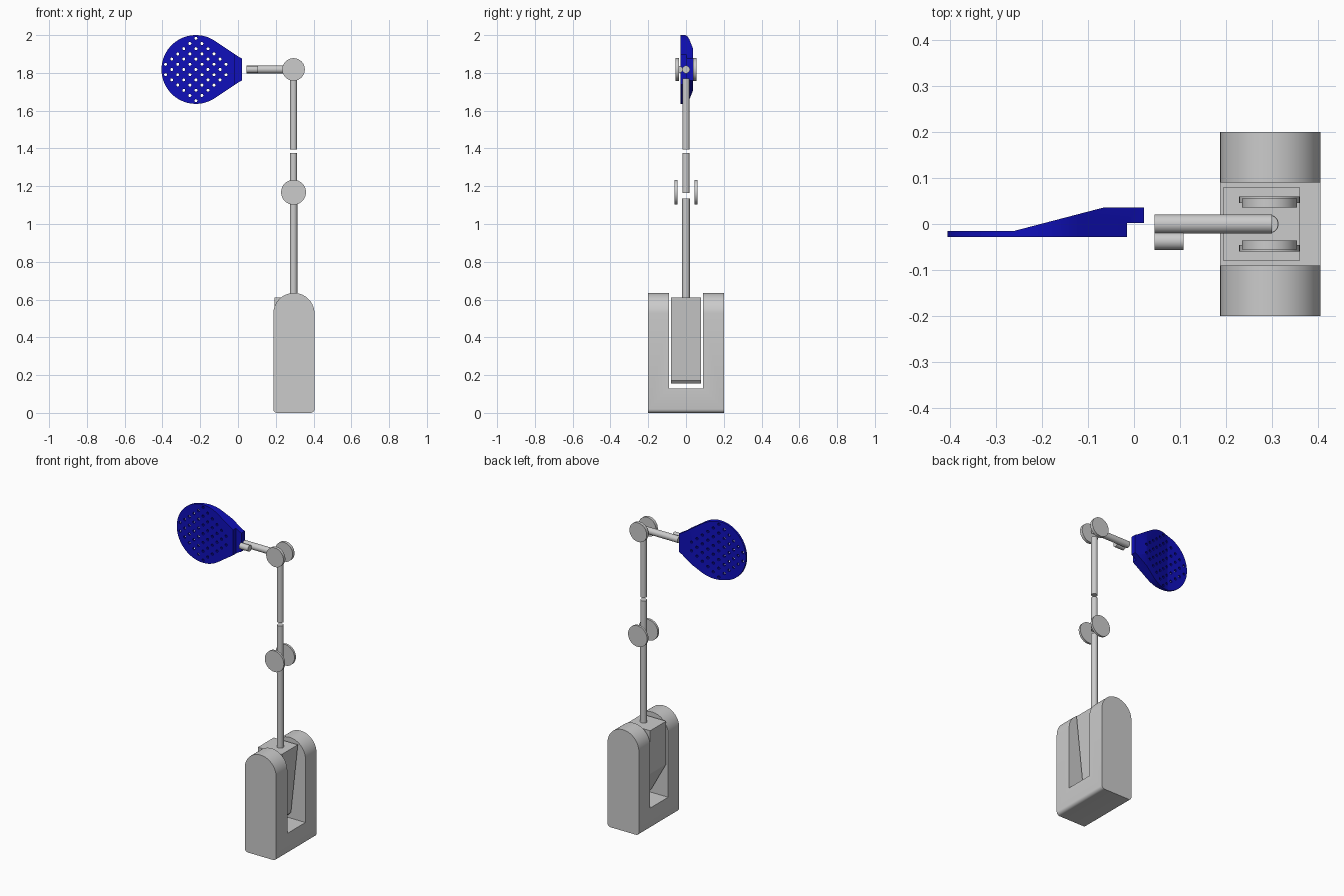
import bpy, bmesh
from math import cos, sin, pi, radians
from mathutils import Matrix, Vector

if "Cube" in bpy.data.objects:
    bpy.data.objects.remove(bpy.data.objects["Cube"])


def make(name, bm):
    bmesh.ops.recalc_face_normals(bm, faces=bm.faces)
    me = bpy.data.meshes.new(name)
    bm.to_mesh(me)
    bm.free()
    ob = bpy.data.objects.new(name, me)
    bpy.context.collection.objects.link(ob)
    return ob


def prism(name, pts, a, b, plane="xz"):
    """Extrude a profile in the xz plane along y, or in the xy plane along z."""
    bm = bmesh.new()
    if plane == "xz":
        vs = [bm.verts.new((u, a, v)) for u, v in pts]
        d = Vector((0, b - a, 0))
    else:
        vs = [bm.verts.new((u, v, a)) for u, v in pts]
        d = Vector((0, 0, b - a))
    ext = bmesh.ops.extrude_face_region(bm, geom=[bm.faces.new(vs)])
    # keep the starting cap so the solid is closed
    top = [g for g in ext["geom"] if isinstance(g, bmesh.types.BMVert)]
    bmesh.ops.translate(bm, verts=top, vec=d)
    if not any(all(v in vs for v in f.verts) for f in bm.faces):
        bm.faces.new(vs)
    return make(name, bm)


def add_rod(bm, p, q, r, seg=32):
    p, q = Vector(p), Vector(q)
    rot = (q - p).to_track_quat("Z", "Y").to_matrix().to_4x4()
    bmesh.ops.create_cone(bm, cap_ends=True, segments=seg, radius1=r, radius2=r,
                          depth=(q - p).length,
                          matrix=Matrix.Translation((p + q) / 2) @ rot)


def rod(name, p, q, r):
    bm = bmesh.new()
    add_rod(bm, p, q, r)
    return make(name, bm)


def boolean(ob, cutter, op):
    m = ob.modifiers.new(op.lower(), "BOOLEAN")
    m.operation, m.object, m.solver = op, cutter, "EXACT"
    bpy.context.view_layer.objects.active = ob
    bpy.ops.object.modifier_apply(modifier=m.name)
    bpy.data.objects.remove(cutter)


def arc(cx, cz, r, a0, a1, n):
    return [(cx + r * cos(radians(a0 + (a1 - a0) * i / n)),
             cz + r * sin(radians(a0 + (a1 - a0) * i / n))) for i in range(n + 1)]


PX = 0.294   # post axis
AZ = 1.818   # arm height

# Forked base: round-topped block with a slot cut through it
outline = (arc(0.207, 0.02, 0.02, 180, 270, 4) + arc(0.385, 0.02, 0.02, 270, 360, 4)
           + arc(0.296, 0.526, 0.109, 0, 180, 32))
base = prism("forked_base", outline, -0.2, 0.2)
boolean(base, prism("slot", [(0, 0.13), (0.6, 0.13), (0.6, 0.8), (0, 0.8)], -0.09, 0.09),
        "DIFFERENCE")

# Wedge held in the fork
wedge = prism("wedge_block", [(0.193, 0.61), (0.36, 0.61), (0.312, 0.172),
                              (0.297, 0.155), (0.193, 0.34)], -0.079, 0.079)

# Post sections and arm
parts = [base, wedge,
         rod("lower_post", (PX, 0, 0.60), (PX, 0, 1.135), 0.02),
         rod("middle_post", (PX, 0, 1.165), (PX, 0, 1.375), 0.019),
         rod("upper_post", (PX, 0, 1.395), (PX, 0, 1.77), 0.019),
         rod("arm", (0.045, 0, AZ), (0.3, 0, AZ), 0.0205),
         rod("arm_pin", (0.045, -0.037, AZ), (0.107, -0.037, AZ), 0.019)]

# Paired joint discs
for name, z, r, y0, y1 in (("knee_disc", 1.168, 0.066, 0.046, 0.06),
                           ("elbow_disc", AZ, 0.06, 0.036, 0.055)):
    for s, side in ((-1, "front"), (1, "back")):
        parts.append(rod(f"{name}_{side}", (PX, s * y0, z), (PX, s * y1, z), r))

# Perforated head: round outline with a tapered neck, trimmed by its side profile
CX, R = -0.223, 0.182
head = prism("perforated_head", arc(CX, AZ, R, 56, 304, 56)
             + [(0.005, AZ - 0.066), (0.022, AZ - 0.058),
                (0.022, AZ + 0.058), (0.005, AZ + 0.066)], -0.1, 0.1)
boolean(head, prism("side_profile", [(-0.5, -0.028), (-0.015, -0.028), (-0.015, 0.002),
                                     (0.1, 0.002), (0.1, 0.036), (-0.065, 0.036),
                                     (-0.26, -0.015), (-0.5, -0.015)], 1.5, 2.2, "xy"),
        "INTERSECT")

# Staggered round holes
bm = bmesh.new()
for i in range(-5, 6):
    for j in range(-4, 5):
        x = CX + i * 0.032
        dz = (j + (0.5 if i % 2 else 0)) * 0.055
        limit = 0.166 if x < CX + 0.1 else 0.11
        if (x - CX) ** 2 + dz ** 2 < 0.167 ** 2 and abs(dz) < limit:
            add_rod(bm, (x, -0.15, AZ + dz), (x, 0.15, AZ + dz), 0.008, 10)
boolean(head, make("holes", bm), "DIFFERENCE")

blue = bpy.data.materials.new("blue")
blue.diffuse_color = (0.005, 0.005, 0.5, 1)
blue.use_nodes = True
blue.node_tree.nodes["Principled BSDF"].inputs["Base Color"].default_value = blue.diffuse_color
head.data.materials.clear()
head.data.materials.append(blue)
parts.append(head)

# Smooth round sides, crisp edges
for ob in parts:
    bpy.ops.object.select_all(action="DESELECT")
    ob.select_set(True)
    bpy.context.view_layer.objects.active = ob
    bpy.ops.object.shade_smooth_by_angle(angle=radians(25))
